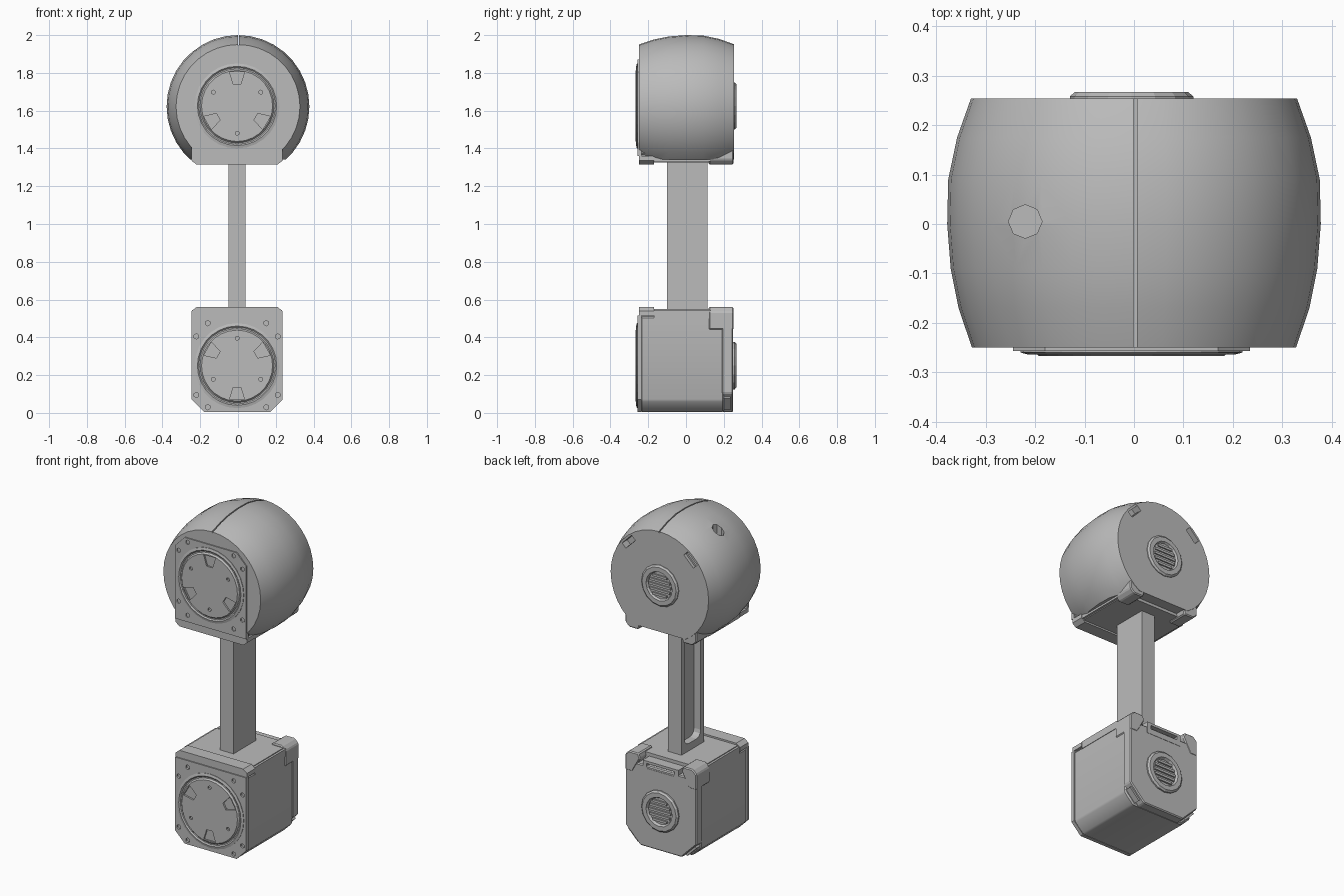
import bpy, bmesh, math
from mathutils import Matrix, Vector

cube = bpy.data.objects.get("Cube")
if cube:
    bpy.data.objects.remove(cube, do_unlink=True)

grey = bpy.data.materials.new("plain_grey")
grey.use_nodes = True
colour = (0.5, 0.5, 0.5, 1)
grey.diffuse_color = colour
grey.node_tree.nodes["Principled BSDF"].inputs["Base Color"].default_value = colour

HEAD_Z = 1.622     # centre height of the round shell
FLIP_Z = 1.875     # the upper motor is the lower one mirrored about half this height


def upright(v):
    return Vector((v.x - 0.005, v.y, v.z))


def flipped(v):
    return Vector((v.x - 0.005, v.y, FLIP_Z - v.z))


def finish(name, bm, place=None):
    """Turn a bmesh into a grey object."""
    if place:
        for v in bm.verts:
            v.co = place(v.co)
    bmesh.ops.recalc_face_normals(bm, faces=bm.faces)
    mesh = bpy.data.meshes.new(name)
    bm.to_mesh(mesh)
    bm.free()
    mesh.materials.append(grey)
    obj = bpy.data.objects.new(name, mesh)
    bpy.context.collection.objects.link(obj)
    return obj


def prism(name, outline, y0, y1, place=None, bevel=0):
    """Extrude an x-z outline along y."""
    bm = bmesh.new()
    face = bm.faces.new([bm.verts.new((x, y0, z)) for x, z in outline])
    out = bmesh.ops.extrude_face_region(bm, geom=[face])["geom"]
    verts = [g for g in out if isinstance(g, bmesh.types.BMVert)]
    bmesh.ops.translate(bm, verts=verts, vec=(0, y1 - y0, 0))
    if bevel:
        bmesh.ops.bevel(bm, geom=bm.edges[:], offset=bevel, segments=1, affect='EDGES')
    return finish(name, bm, place)


def box(name, x, y, z, place=None, bevel=0):
    outline = [(x[0], z[0]), (x[1], z[0]), (x[1], z[1]), (x[0], z[1])]
    return prism(name, outline, y[0], y[1], place, bevel)


def lathe(name, profile, sides, cz, place=None, cx=0):
    """Spin (radius, y) points about a y axis and cap both ends."""
    bm = bmesh.new()
    rings = []
    for r, y in profile:
        angles = [2 * math.pi * i / sides for i in range(sides)]
        rings.append([bm.verts.new((cx + r * math.sin(a), y, cz + r * math.cos(a)))
                      for a in angles])
    for a, b in zip(rings, rings[1:]):
        for i in range(sides):
            j = (i + 1) % sides
            bm.faces.new((a[i], a[j], b[j], b[i]))
    bm.faces.new(rings[0])
    bm.faces.new(rings[-1])
    return finish(name, bm, place)


def cut(obj, cutters):
    """Subtract the cutters and remove them."""
    for c in cutters:
        mod = obj.modifiers.new("cut", 'BOOLEAN')
        mod.operation, mod.solver, mod.object = 'DIFFERENCE', 'EXACT', c
    graph = bpy.context.evaluated_depsgraph_get()
    graph.update()
    mesh = bpy.data.meshes.new_from_object(obj.evaluated_get(graph))
    obj.modifiers.clear()
    obj.data = mesh
    for c in cutters:
        bpy.data.objects.remove(c, do_unlink=True)


def smooth(obj, angle=30):
    bpy.ops.object.select_all(action='DESELECT')
    obj.select_set(True)
    bpy.context.view_layer.objects.active = obj
    bpy.ops.object.shade_smooth_by_angle(angle=math.radians(angle))


def turned_box(centre, size, angle, y):
    """Outline of a rectangle turned in the x-z plane, as a cutter."""
    turn = Matrix.Rotation(angle, 2)
    corners = [turn @ Vector((sx * size[0], sz * size[1]))
               for sx, sz in ((-1, -1), (1, -1), (1, 1), (-1, 1))]
    return [(centre[0] + c.x, centre[1] + c.y) for c in corners], y


def chamfered(half, low, high, c):
    """Outline with both lower corners chamfered."""
    return [(-half + c, low), (half - c, low), (half, low + c), (half, high),
            (-half, high), (-half, low + c)]


def motor(tag, place):
    axis = 0.25
    # Housing, front plate and back plate
    body = prism(tag + "_motor_body", chamfered(0.235, 0.005, 0.51, 0.06), -0.24, 0.2, place, 0.008)
    smooth(body)
    plate = prism(tag + "_front_plate", chamfered(0.24, 0.005, 0.515, 0.065), -0.257, -0.235, place)
    holes = []
    for s in (-1, 1):
        for x, z in ((0.155, 0.475), (0.215, 0.405), (0.215, 0.095), (0.155, 0.03)):
            holes.append(lathe("cutter", [(0.014, -0.3), (0.014, -0.245)], 6, z, place, s * x))
    cut(plate, holes)
    prism(tag + "_back_plate", chamfered(0.24, 0.005, 0.5, 0.1), 0.19, 0.25, place, 0.006)

    # Front rotor with a groove, a raised rim and three notches
    rotor = lathe(tag + "_front_rotor",
                  [(0.225, -0.24), (0.225, -0.26), (0.21, -0.264), (0.203, -0.258),
                   (0.196, -0.258), (0.188, -0.267)], 28, axis, place)
    notches = []
    for k in range(3):
        a = math.radians(-90 + 120 * k)
        out, side = Vector((math.cos(a), math.sin(a))), Vector((-math.sin(a), math.cos(a)))
        mid = Vector((0, axis))
        tri = [mid + out * 0.18 - side * 0.04, mid + out * 0.18 + side * 0.04,
               mid + out * 0.115 + side * 0.02, mid + out * 0.115 - side * 0.02]
        notches.append(prism("cutter", [tuple(p) for p in tri], -0.3, -0.248, place))
        b = a + math.radians(60)
        notches.append(lathe("cutter", [(0.011, -0.3), (0.011, -0.255)], 6,
                             axis + 0.145 * math.sin(b), place, 0.145 * math.cos(b)))
    cut(rotor, notches)

    # Back horn: stepped ring with bars in its bore
    lathe(tag + "_back_horn",
          [(0.125, 0.24), (0.125, 0.258), (0.115, 0.267), (0.088, 0.267),
           (0.08, 0.252)], 16, axis, place)
    for k in range(-2, 3):
        w = math.sqrt(0.074 ** 2 - (0.028 * k) ** 2)
        outline, y = turned_box((0, axis + 0.028 * k), (w, 0.007), 0, (0.245, 0.262))
        prism(tag + "_horn_bar", outline, y[0], y[1], place)

    # Bracket: deck, front beam, side rails and rear lugs
    box(tag + "_bracket_deck", (-0.225, 0.225), (-0.24, 0.19), (0.5, 0.55), place)
    beam = [(-0.24, 0.515), (0.24, 0.515), (0.24, 0.54), (0.215, 0.56), (-0.215, 0.56), (-0.24, 0.54)]
    prism(tag + "_bracket_beam", beam, -0.25, -0.17, place)
    for s, side in ((-1, "right"), (1, "left")):
        box(f"{tag}_{side}_rail", sorted((s * 0.205, s * 0.238)), (-0.17, 0.13), (0.5, 0.545), place)
        lug = [(s * 0.14, 0.53), (s * 0.15, 0.56), (s * 0.215, 0.56), (s * 0.24, 0.535),
               (s * 0.24, 0.44), (s * 0.19, 0.44)]
        prism(f"{tag}_{side}_lug", lug, 0.12, 0.252, place, 0.006)
        outline, y = turned_box((s * 0.19, 0.055), (0.045, 0.012), s * math.pi / 4, (0.19, 0.235))
        prism(f"{tag}_{side}_clip", outline, y[0], y[1], place)
    # Cable socket between the lugs
    socket = box(tag + "_cable_socket", (-0.12, 0.12), (0.18, 0.252), (0.46, 0.53), place)
    cut(socket, [box("cutter", (-0.095, 0.095), (0.21, 0.3), (0.485, 0.515), place)])


motor("lower", upright)
motor("upper", flipped)

# Link bar with a round-ended channel in its right side
bar = box("link_bar", (-0.05, 0.04), (-0.1, 0.115), (0.52, 1.36))
channel = bmesh.new()
points = []
for y, z, start in ((0.045, 1.24, 0), (-0.03, 1.24, 90), (-0.03, 0.635, 180), (0.045, 0.635, 270)):
    for step in range(4):
        a = math.radians(start + 30 * step)
        points.append((y + 0.04 * math.cos(a), z + 0.04 * math.sin(a)))
front = [channel.verts.new((-0.1, y, z)) for y, z in points]
back = [channel.verts.new((-0.005, y, z)) for y, z in points]
channel.faces.new(front)
channel.faces.new(back)
for i in range(len(points)):
    j = (i + 1) % len(points)
    channel.faces.new((front[i], front[j], back[j], back[i]))
cut(bar, [finish("cutter", channel)])

# Barrel shell with a flat underside, a top seam, a peg hole and rear corner pockets
shell = lathe("round_shell",
              [(0.328, -0.25), (0.355, -0.17), (0.371, -0.09), (0.378, 0), (0.376, 0.09),
               (0.358, 0.175), (0.33, 0.254)], 36, HEAD_Z)
cutters = [box("cutter", (-0.5, 0.5), (-0.5, 0.5), (1, 1.342)),
           box("cutter", (-0.001, 0.006), (-0.5, 0.5), (1.945, 2.1))]
peg = bmesh.new()
bmesh.ops.create_cone(peg, cap_ends=True, segments=8, radius1=0.034, radius2=0.034, depth=0.2,
                      matrix=Matrix.Translation((-0.22, 0.005, 1.98)))
cutters.append(finish("cutter", peg))
for s in (-1, 1):
    outline, y = turned_box((s * 0.208, 1.835), (0.045, 0.018), -s * math.pi / 4, (0.205, 0.3))
    cutters.append(prism("cutter", outline, y[0], y[1]))
cut(shell, cutters)
smooth(shell)
